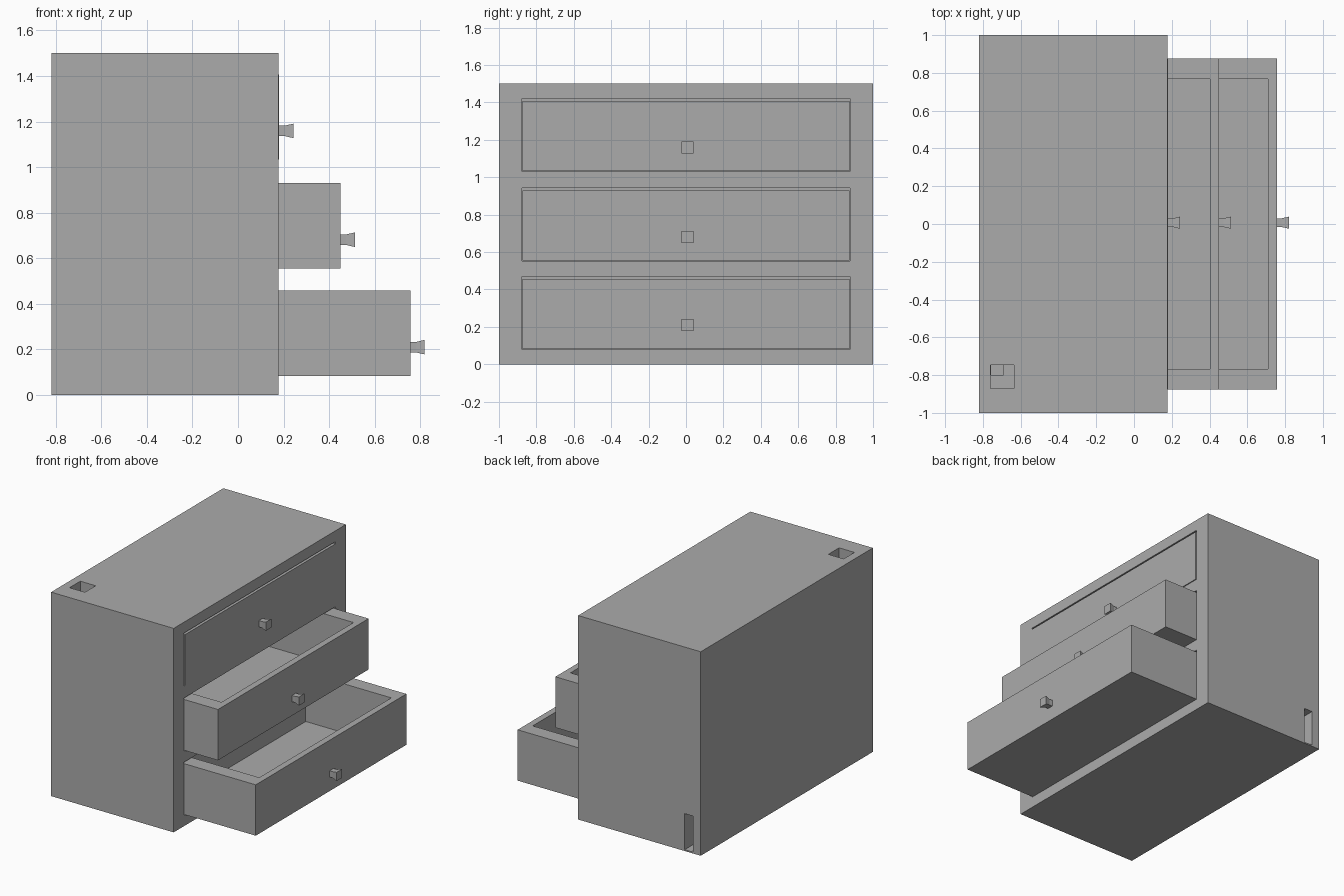
import bpy, bmesh

if "Cube" in bpy.data.objects:
    bpy.data.objects.remove(bpy.data.objects["Cube"])

grey = bpy.data.materials.new("plain_grey")
grey.diffuse_color = (0.41, 0.41, 0.41, 1)
grey.use_nodes = True
grey.node_tree.nodes["Principled BSDF"].inputs["Base Color"].default_value = grey.diffuse_color


def mesh_object(name, bm):
    bmesh.ops.recalc_face_normals(bm, faces=bm.faces)
    me = bpy.data.meshes.new(name)
    bm.to_mesh(me)
    bm.free()
    me.materials.append(grey)
    ob = bpy.data.objects.new(name, me)
    bpy.context.collection.objects.link(ob)
    return ob


def box(name, x, y, z):
    """Box from (min, max) ranges."""
    bm = bmesh.new()
    bmesh.ops.create_cube(bm, size=1)
    for v in bm.verts:
        v.co = [r[int(c > 0)] for r, c in zip((x, y, z), v.co)]
    return mesh_object(name, bm)


def carve(ob, cutter):
    """Subtract cutter from ob, apply, and discard the cutter."""
    mod = ob.modifiers.new("cut", 'BOOLEAN')
    mod.operation = 'DIFFERENCE'
    mod.solver = 'EXACT'
    mod.object = cutter
    bpy.context.view_layer.update()
    deps = bpy.context.evaluated_depsgraph_get()
    me = bpy.data.meshes.new_from_object(ob.evaluated_get(deps))
    ob.modifiers.clear()
    ob.data = me
    bpy.data.objects.remove(cutter)


def knob(name, x, y, z):
    """Square knob: straight neck, flared head."""
    bm = bmesh.new()
    rings = []
    for dx, h in ((-0.004, 0.023), (0.025, 0.023), (0.063, 0.032)):
        rings.append([bm.verts.new((x + dx, y + a * h, z + b * h))
                      for a, b in ((-1, -1), (1, -1), (1, 1), (-1, 1))])
    for r, s in zip(rings, rings[1:]):
        for i in range(4):
            j = (i + 1) % 4
            bm.faces.new((r[i], r[j], s[j], s[i]))
    bm.faces.new(rings[0])
    bm.faces.new(rings[-1])
    return mesh_object(name, bm)


# Cabinet body
cabinet = box("cabinet", (-0.82, 0.177), (-1, 1), (0, 1.5))

# Drawers: name, front x, bottom z
drawers = (("bottom", 0.757, 0.083), ("middle", 0.45, 0.555), ("top", 0.181, 1.033))
LENGTH, HEIGHT = 0.79, 0.374
for name, front, z in drawers:
    # opening in the cabinet
    carve(cabinet, box("opening", (-0.615, 0.3), (-0.878, 0.878),
                       (z - 0.003, z + HEIGHT + 0.013)))
    # hollow drawer
    drawer = box(name + "_drawer", (front - LENGTH, front), (-0.875, 0.875),
                 (z, z + HEIGHT))
    carve(drawer, box("hollow", (front - LENGTH + 0.047, front - 0.047),
                      (-0.767, 0.767), (z + 0.014, z + HEIGHT + 0.1)))
    knob(name + "_knob", front, 0.007, z + 0.126)

# Shaft from the top, meeting a narrow channel that opens on the far end
carve(cabinet, box("shaft", (-0.76, -0.635), (-0.872, -0.747), (0.02, 1.6)))
carve(cabinet, box("channel", (-0.757, -0.69), (-0.8, 1.1), (0.01, 0.275)))
